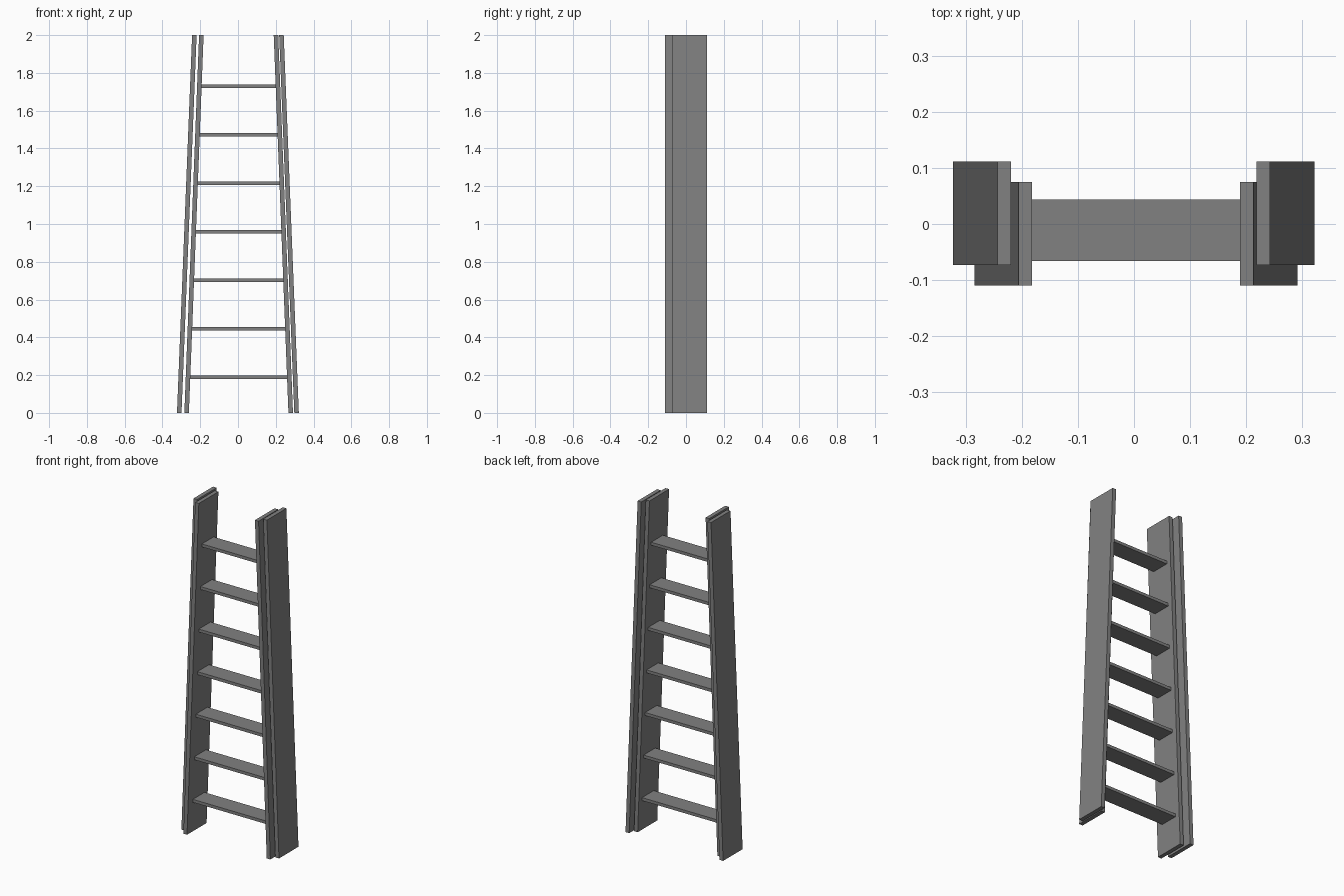
import bpy

if "Cube" in bpy.data.objects:
    bpy.data.objects.remove(bpy.data.objects["Cube"])

# single grey material
grey = bpy.data.materials.new("plain grey")
grey.diffuse_color = (0.22, 0.22, 0.22, 1)
grey.use_nodes = True
grey.node_tree.nodes["Principled BSDF"].inputs["Base Color"].default_value = grey.diffuse_color

FACES = [(0, 3, 2, 1), (4, 5, 6, 7), (0, 1, 5, 4), (1, 2, 6, 5), (2, 3, 7, 6), (3, 0, 4, 7)]
HEIGHT = 2.0


def block(name, bottom, top, y, z):
    """Six-sided board with its own x range at the bottom and the top."""
    verts = []
    for (x0, x1), h in ((bottom, z[0]), (top, z[1])):
        verts += [(x0, y[0], h), (x1, y[0], h), (x1, y[1], h), (x0, y[1], h)]
    mesh = bpy.data.meshes.new(name)
    mesh.from_pydata(verts, [], FACES)
    mesh.materials.append(grey)
    obj = bpy.data.objects.new(name, mesh)
    bpy.context.collection.objects.link(obj)


def rail(name, inner_top, side, lean, y):
    """Leaning side rail; inner_top is the distance of its inner face at the top."""
    def span(a):
        return tuple(sorted((side * a, side * (a + 0.024))))
    block(name, span(inner_top + lean), span(inner_top), y, (0, HEIGHT))


# two offset pairs of rails
FRONT_Y, BACK_Y = (-0.11, 0.075), (-0.073, 0.111)
rail("left_inner_rail", 0.182, -1, 0.078, FRONT_Y)
rail("right_inner_rail", 0.189, 1, 0.078, FRONT_Y)
rail("left_outer_rail", 0.219, -1, 0.080, BACK_Y)
rail("right_outer_rail", 0.218, 1, 0.080, BACK_Y)

# seven rungs, widening downwards and ending just inside the inner rails
for i in range(7):
    zc = 0.188 + i * 0.257
    z = (zc - 0.009, zc + 0.009)
    ends = [(-0.184 - 0.039 * (HEIGHT - h), 0.191 + 0.039 * (HEIGHT - h)) for h in z]
    block(f"rung_{i + 1}", ends[0], ends[1], (-0.066, 0.044), z)
